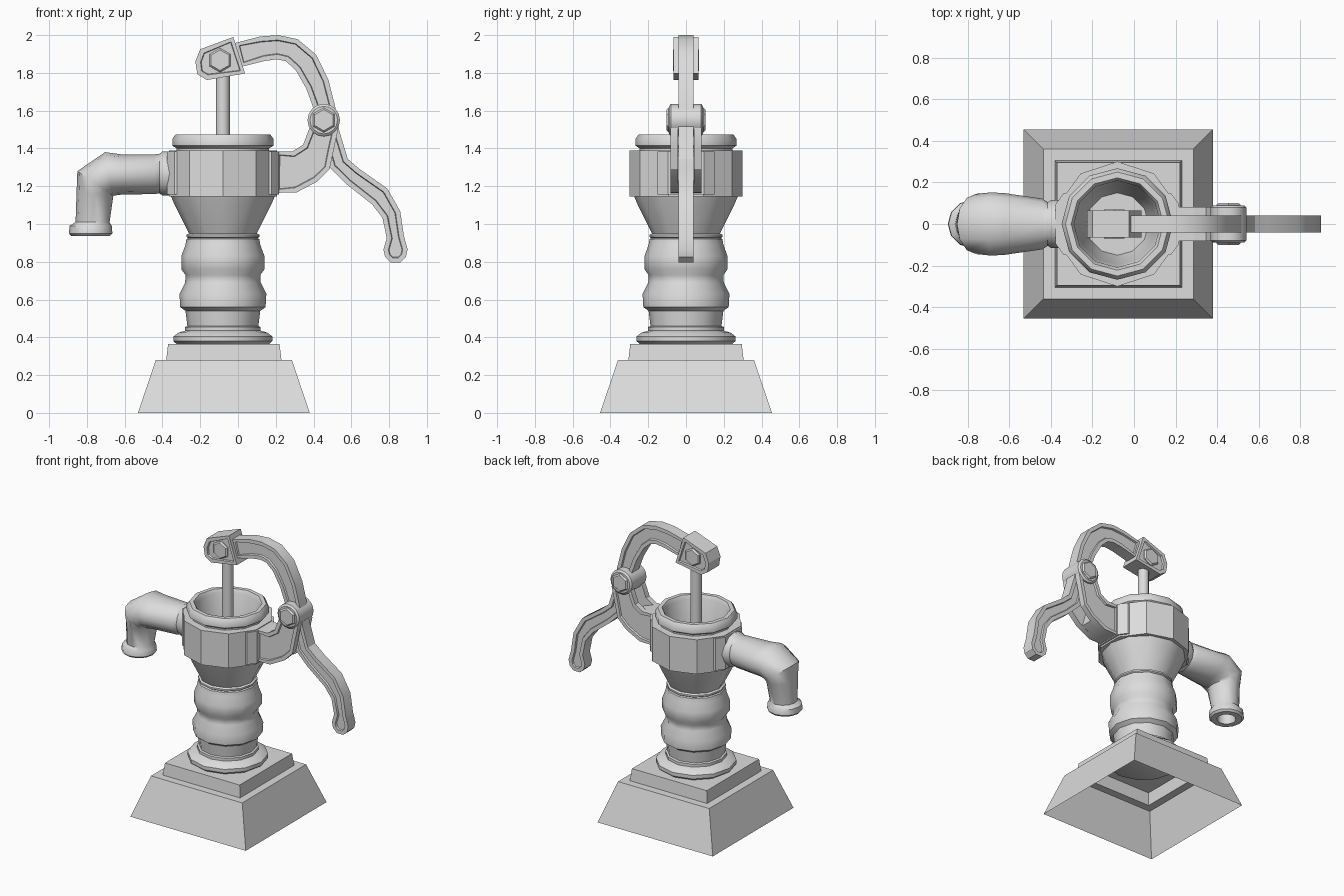
import bpy, bmesh
from math import sin, cos, pi, radians
from mathutils import Vector

cube = bpy.data.objects.get("Cube")
if cube:
    bpy.data.objects.remove(cube, do_unlink=True)

iron = bpy.data.materials.new("grey_iron")
iron.use_nodes = True
GREY = (0.72, 0.72, 0.72, 1)
iron.diffuse_color = GREY
iron.node_tree.nodes["Principled BSDF"].inputs["Base Color"].default_value = GREY

AXIS = -0.08


def finish(bm, name, angle=30):
    """Turn a bmesh into a grey object, smooth below the given angle."""
    me = bpy.data.meshes.new(name)
    bm.to_mesh(me)
    bm.free()
    me.materials.append(iron)
    ob = bpy.data.objects.new(name, me)
    bpy.context.collection.objects.link(ob)
    bpy.ops.object.select_all(action='DESELECT')
    ob.select_set(True)
    bpy.context.view_layer.objects.active = ob
    if angle:
        bpy.ops.object.shade_smooth_by_angle(angle=radians(angle))
    return ob


def loft(name, rings, angle=30):
    """Skin a list of rings; zero-size rings collapse to a pole."""
    bm = bmesh.new()
    loops = [[bm.verts.new(p) for p in ring] for ring in rings]
    n = len(loops[0])
    for a, b in zip(loops, loops[1:]):
        for i in range(n):
            j = (i + 1) % n
            bm.faces.new((a[i], a[j], b[j], b[i]))
    bmesh.ops.remove_doubles(bm, verts=bm.verts, dist=1e-5)
    bmesh.ops.recalc_face_normals(bm, faces=bm.faces)
    return finish(bm, name, angle)


def lathe(name, profile, sides, x=AXIS, turn=0.0, angle=45):
    rings = []
    for r, z in profile:
        ts = [turn + 2 * pi * i / sides for i in range(sides)]
        rings.append([(x + r * cos(t), r * sin(t), z) for t in ts])
    return loft(name, rings, angle)


def plate(name, outline, y0, y1, inset=0.0, depth=0.012):
    """Extrude an x-z outline from y0 to y1 and sink a panel in the outer faces."""
    bm = bmesh.new()
    face = bm.faces.new([bm.verts.new((x, y0, z)) for x, z in outline])
    new = bmesh.ops.extrude_face_region(bm, geom=[face])["geom"]
    moved = [g for g in new if isinstance(g, bmesh.types.BMVert)]
    bmesh.ops.translate(bm, verts=moved, vec=(0, y1 - y0, 0))
    bmesh.ops.recalc_face_normals(bm, faces=bm.faces)
    if inset:
        far = max(abs(y0), abs(y1)) - 1e-4
        caps = [f for f in bm.faces if all(abs(v.co.y) > far for v in f.verts)
                and abs(f.normal.y) > 0.9]
        for f in caps:
            bmesh.ops.inset_region(bm, faces=[f], thickness=inset)
            bmesh.ops.inset_region(bm, faces=[f], thickness=0.004, depth=-depth)
    return finish(bm, name)


def disc(name, x, z, r, half, sides, turn=0.0):
    """Bolt or washer lying along y, with a small chamfer."""
    steps = [(0, -half), (r * 0.85, -half), (r, -half + 0.01),
             (r, half - 0.01), (r * 0.85, half), (0, half)]
    ts = [turn + 2 * pi * i / sides for i in range(sides)]
    return loft(name, [[(x + q * cos(t), y, z + q * sin(t)) for t in ts]
                       for q, y in steps])


# Stepped square plinth, open underneath
Q = 2 ** 0.5
plinth = [(0.455, 0), (0.36, 0.28), (0.305, 0.28), (0.295, 0.365), (0, 0.365)]
lathe("plinth", [(r * Q, z) for r, z in plinth], 4, -0.075, pi / 4, 0)

# Turned column, cup and rolled rim, with the hollow inside
lathe("column", [
    (0, 0.36), (0.24, 0.36), (0.262, 0.38), (0.262, 0.405), (0.235, 0.425),
    (0.2, 0.435), (0.2, 0.455), (0.188, 0.46), (0.198, 0.54), (0.226, 0.56),
    (0.23, 0.63), (0.2, 0.69), (0.198, 0.73), (0.22, 0.76), (0.22, 0.83),
    (0.198, 0.89), (0.193, 0.92), (0.184, 0.925), (0.193, 0.932),
    (0.193, 0.943), (0.18, 0.95), (0.255, 1.1), (0.275, 1.147), (0.245, 1.16),
    (0.245, 1.4), (0.268, 1.415), (0.268, 1.45), (0.25, 1.475),
    (0.222, 1.475), (0.208, 1.45), (0.195, 1.18), (0.15, 0.99), (0, 0.99)], 12)

# Ten-sided collar around the cup
lathe("collar", [(0.235, 1.145), (0.3, 1.145), (0.3, 1.39), (0.235, 1.39)],
      10, turn=pi / 2, angle=30)

# Mounting pads on both sides of the collar
for side, label in ((1, "left"), (-1, "right")):
    shape = [(0.225, -0.095), (0.297, -0.095), (0.262, -0.15),
             (0.262, 0.15), (0.297, 0.095), (0.225, 0.095)]
    shape = [(0.225, -0.15), (0.257, -0.15), (0.297, -0.095),
             (0.297, 0.095), (0.257, 0.15), (0.225, 0.15)]
    levels = [(0, 1.157), (1, 1.157), (1, 1.385), (0, 1.385)]
    loft(label + "_mounting_pad",
         [[(AXIS + side * (0.24 + (x - 0.24) * k), y * k, z) for x, y in shape]
          for k, z in levels], 20)

# Spout: x, z, tilt of the section, half width, half height
sections = [
    (-0.34, 1.267, 90, 0.115, 0.117), (-0.4, 1.267, 90, 0.115, 0.117),
    (-0.415, 1.267, 90, 0.105, 0.105), (-0.44, 1.264, 90, 0.122, 0.105),
    (-0.62, 1.262, 90, 0.148, 0.107), (-0.685, 1.265, 99, 0.152, 0.117),
    (-0.758, 1.215, 145, 0.145, 0.113), (-0.757, 1.16, 176, 0.12, 0.098),
    (-0.77, 1.01, 180, 0.092, 0.09), (-0.78, 0.99, 180, 0.112, 0.112),
    (-0.78, 0.95, 180, 0.115, 0.115), (-0.78, 0.937, 180, 0.102, 0.102),
    (-0.78, 0.937, 180, 0.062, 0.062), (-0.775, 1.03, 180, 0.055, 0.055),
    (-0.775, 1.03, 180, 0, 0)]
spout = []
for x, z, tilt, w, h in sections:
    a = radians(tilt)
    ts = [2 * pi * i / 12 for i in range(12)]
    spout.append([(x + h * sin(t) * cos(a), w * cos(t), z + h * sin(t) * sin(a))
                  for t in ts])
loft("spout", spout, 45)

# Piston rod
lathe("piston_rod", [(0, 0.98), (0.037, 0.98), (0.037, 1.84), (0, 1.84)], 10)

# Curved handle: centre x, centre z, half width
path = [(0.0, 1.895, 0.065), (0.13, 1.928, 0.066), (0.21, 1.936, 0.064),
        (0.285, 1.92, 0.066), (0.36, 1.855, 0.068), (0.42, 1.74, 0.063),
        (0.46, 1.61, 0.056), (0.488, 1.48, 0.05), (0.535, 1.32, 0.052),
        (0.61, 1.25, 0.053), (0.75, 1.146, 0.058), (0.812, 1.05, 0.05),
        (0.833, 0.93, 0.046), (0.834, 0.865, 0.064), (0.834, 0.825, 0.055),
        (0.834, 0.797, 0.025)]
one, two = [], []
for i, (x, z, w) in enumerate(path):
    a, b = path[max(i - 1, 0)], path[min(i + 1, len(path) - 1)]
    d = Vector((b[0] - a[0], b[1] - a[1])).normalized()
    one.append((x - d.y * w, z + d.x * w))
    two.append((x + d.y * w, z - d.x * w))
plate("handle", one + two[::-1], -0.041, 0.041, 0.026)

# Clevis joining the handle to the rod
clevis = [(-0.025, 1.99), (0.037, 1.797), (-0.165, 1.762), (-0.215, 1.793),
          (-0.226, 1.86), (-0.2, 1.925)]
plate("clevis", clevis, -0.066, 0.066, 0.028)
disc("clevis_bolt", -0.095, 1.867, 0.064, 0.07, 6, pi / 6)

# Forked arm carrying the handle pivot
root = [(0.2, 1.385), (0.2, 1.165), (0.31, 1.167)]
arm = root + [(0.42, 1.225), (0.485, 1.29), (0.505, 1.385), (0.53, 1.5),
              (0.5, 1.6), (0.42, 1.6), (0.375, 1.5), (0.345, 1.42), (0.29, 1.385)]
for side, label in ((1, "back"), (-1, "front")):
    plate(label + "_arm", arm, side * 0.042, side * 0.081, 0.026)
plate("arm_core", root + [(0.4, 1.215), (0.36, 1.36), (0.29, 1.385)], -0.045, 0.045)
disc("pivot_washer", 0.454, 1.55, 0.086, 0.09, 16)
disc("pivot_bolt", 0.454, 1.55, 0.066, 0.102, 6, pi / 6)
